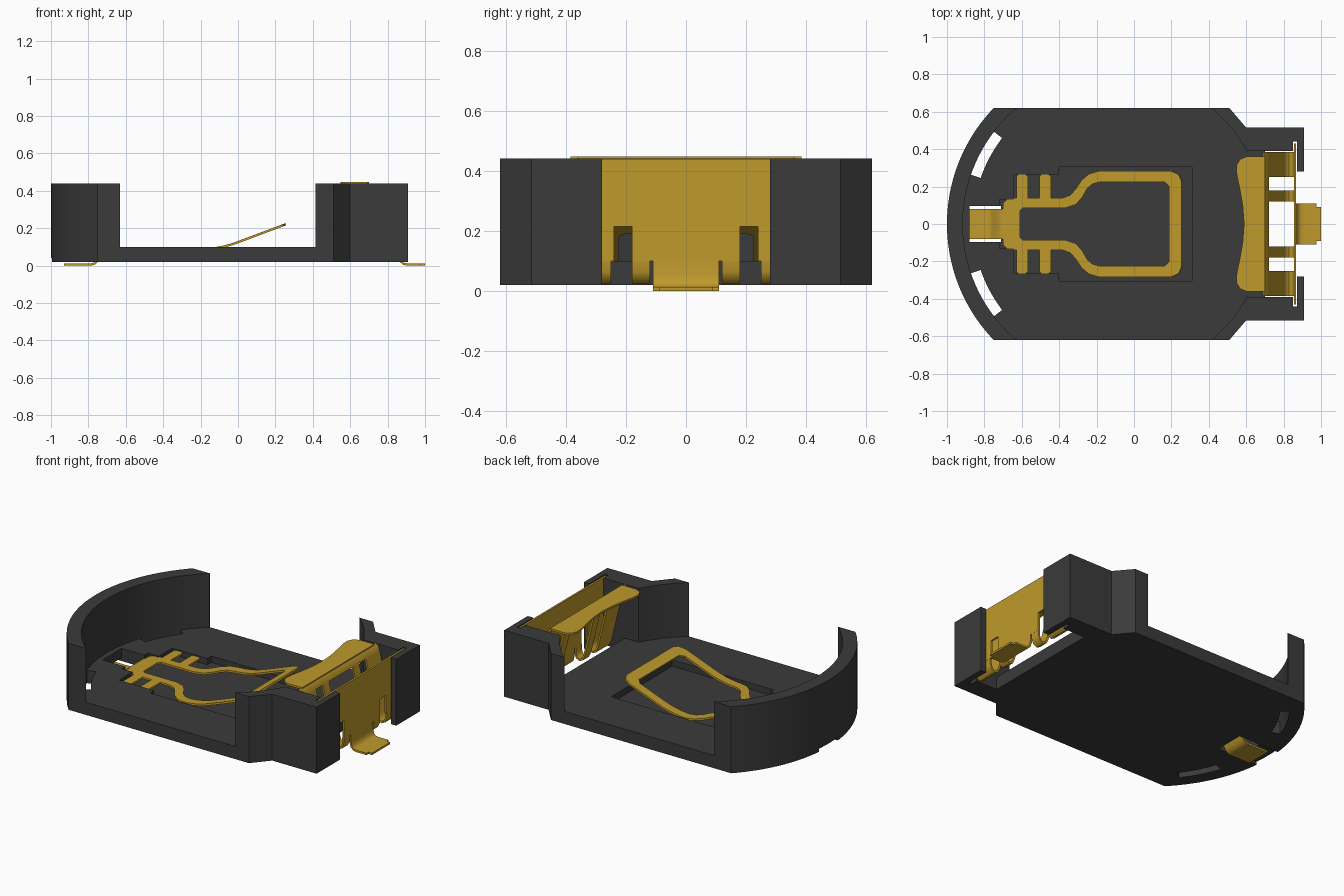
import bpy, bmesh
from math import sin, cos, radians

old = bpy.data.objects.get("Cube")
if old:
    bpy.data.objects.remove(old, do_unlink=True)


def material(name, rgb, rough):
    m = bpy.data.materials.new(name)
    m.use_nodes = True
    m.diffuse_color = (*rgb, 1)
    bsdf = m.node_tree.nodes["Principled BSDF"]
    bsdf.inputs["Base Color"].default_value = (*rgb, 1)
    bsdf.inputs["Roughness"].default_value = rough
    return m


PLASTIC = material("dark grey plastic", (0.043, 0.043, 0.043), 0.6)
GOLD = material("gold metal", (0.52, 0.32, 0.025), 0.5)
CX = -0.106          # centre of the round cell
R_OUT, R_IN = 0.894, 0.81
THICK = 0.012


def make(name, bm, mat):
    me = bpy.data.meshes.new(name)
    bm.to_mesh(me)
    bm.free()
    ob = bpy.data.objects.new(name, me)
    me.materials.append(mat)
    bpy.context.collection.objects.link(ob)
    return ob


def apply_mods(ob):
    dg = bpy.context.evaluated_depsgraph_get()
    me = bpy.data.meshes.new_from_object(ob.evaluated_get(dg))
    ob.modifiers.clear()
    ob.data = me


def smooth(ob, angle=30):
    bpy.ops.object.select_all(action="DESELECT")
    bpy.context.view_layer.objects.active = ob
    ob.select_set(True)
    bpy.ops.object.shade_smooth_by_angle(angle=radians(angle))


def prism(name, pts, z0, z1, mat=PLASTIC):
    bm = bmesh.new()
    f = bm.faces.new([bm.verts.new((x, y, z0)) for x, y in pts])
    top = bmesh.ops.extrude_face_region(bm, geom=[f])["geom"]
    bmesh.ops.translate(bm, vec=(0, 0, z1 - z0),
                        verts=[v for v in top if isinstance(v, bmesh.types.BMVert)])
    bmesh.ops.recalc_face_normals(bm, faces=bm.faces)
    return make(name, bm, mat)


def rect(x0, x1, y):
    return [(x0, -y), (x1, -y), (x1, y), (x0, y)]


def arc(r, a0, a1, n):
    angles = [radians(a0 + (a1 - a0) * i / n) for i in range(n + 1)]
    return [(CX + r * cos(a), r * sin(a)) for a in angles]


def mirrored(half):
    return half + [(x, -y) for x, y in reversed(half) if abs(y) > 1e-5]


def sheet(ob):
    # Give a flat or bent surface the thickness of the metal
    mod = ob.modifiers.new("thickness", "SOLIDIFY")
    mod.thickness = THICK
    mod.offset = 0
    apply_mods(ob)
    smooth(ob, 40)
    return ob


def strip(name, path, y0, y1):
    # Metal strip following an (x, z) path
    bm = bmesh.new()
    rows = [(bm.verts.new((x, y0, z)), bm.verts.new((x, y1, z))) for x, z in path]
    for a, b in zip(rows, rows[1:]):
        bm.faces.new((a[0], a[1], b[1], b[0]))
    return sheet(make(name, bm, GOLD))


def stamped(name, loops, height, cuts=()):
    # Metal cut to outline loops, then bent by a height rule
    bm = bmesh.new()
    for pts in loops:
        vs = [bm.verts.new((x, y, 0)) for x, y in pts]
        for a, b in zip(vs, vs[1:] + vs[:1]):
            bm.edges.new((a, b))
    bmesh.ops.triangle_fill(bm, use_beauty=True, edges=bm.edges[:], normal=(0, 0, 1))
    for x in cuts:
        bmesh.ops.bisect_plane(bm, geom=bm.verts[:] + bm.edges[:] + bm.faces[:],
                               plane_co=(x, 0, 0), plane_no=(1, 0, 0))
    bmesh.ops.recalc_face_normals(bm, faces=bm.faces)
    for v in bm.verts:
        v.co.z = height(v.co.x)
    return sheet(make(name, bm, GOLD))


# Plastic holder: outline prism with pockets cut away
right_side = [(0.91, 0.515), (0.60, 0.515), (0.51, 0.62)]
rim = arc(R_OUT, 136.1, 223.9, 48)
holder = prism("holder", right_side + rim + [(x, -y) for x, y in reversed(right_side)],
               0.02, 0.44)
slot = arc(R_IN, 142.5, 161, 10) + arc(0.755, 161, 142.5, 10)
cutters = [
    ("cell_cavity", arc(R_IN, 0, 357, 119), 0.1, 1),
    ("side_gap", rect(-0.63, 0.397, 1), 0.1, 1),
    ("clip_recess", rect(0.45, 0.85, 0.39), 0.1, 1),
    ("clip_opening", rect(0.70, 0.852, 0.39), -1, 1),
    ("clip_slot", rect(0.85, 0.872, 0.44), -1, 1),
    ("clip_window", rect(0.84, 1.0, 0.28), -1, 1),
    ("ring_pocket", rect(-0.40, 0.31, 0.305), 0.06, 0.3),
    ("tine_pocket", rect(-0.645, -0.39, 0.265), 0.06, 0.3),
    ("neck_pocket", rect(-0.72, -0.60, 0.13), 0.06, 0.3),
    ("tab_opening", rect(-0.88, -0.71, 0.095), -1, 0.3),
    ("tab_notch", rect(-1.1, -0.80, 0.095), -1, 0.04),
    ("left_slot", slot, -1, 0.2),
    ("right_slot", [(x, -y) for x, y in slot], -1, 0.2),
]
for name, pts, z0, z1 in cutters:
    cutter = prism(name, pts, z0, z1)
    cutter.hide_render = True
    mod = holder.modifiers.new(name, "BOOLEAN")
    mod.operation = "DIFFERENCE"
    mod.solver = "EXACT"
    mod.object = cutter
    apply_mods(holder)
    bpy.data.objects.remove(cutter, do_unlink=True)
smooth(holder, 20)

# Lower contact: ring spring with side tines
outer = [(-0.70, 0.08), (-0.70, 0.11), (-0.67, 0.14)]
for x in (-0.628, -0.505):
    outer += [(x, 0.14), (x, 0.255), (x + 0.01, 0.265), (x + 0.05, 0.265),
              (x + 0.06, 0.255), (x + 0.06, 0.14)]
outer += [(-0.38, 0.14), (-0.34, 0.155), (-0.31, 0.19), (-0.28, 0.235), (-0.24, 0.268),
          (-0.19, 0.283), (0.20, 0.283), (0.24, 0.265), (0.255, 0.23)]
inner = [(-0.61, 0.07), (-0.595, 0.085), (-0.37, 0.085), (-0.31, 0.105), (-0.275, 0.145),
         (-0.25, 0.19), (-0.22, 0.215), (-0.18, 0.225), (0.165, 0.225), (0.19, 0.20)]


def spring_height(x):
    # Flat, then a short bend, then a straight rise
    if x < -0.2:
        return 0.087
    if x < 0:
        return 0.087 + 0.96 * (x + 0.2) ** 2
    return 0.1254 + 0.375 * x


stamped("lower_spring_contact", [mirrored(outer), mirrored(inner)], spring_height,
        [-0.2, -0.16, -0.12, -0.08, -0.04, 0])
strip("lower_solder_tab", [(-0.69, 0.087), (-0.71, 0.083), (-0.73, 0.065), (-0.75, 0.03),
                           (-0.765, 0.012), (-0.785, 0.006), (-0.93, 0.006)], -0.08, 0.08)

# Upper contact: back plate held in the slot, with two notches
plate = bmesh.new()
for y0, y1, z0 in ((-0.43, -0.24, 0.1), (-0.24, -0.18, 0.215), (-0.18, 0.18, 0.1),
                   (0.18, 0.24, 0.215), (0.24, 0.43, 0.1)):
    plate.faces.new([plate.verts.new((0.861, y, z))
                     for y, z in ((y0, z0), (y1, z0), (y1, 0.438), (y0, 0.438))])
sheet(make("clip_back_plate", plate, GOLD))

# Folded legs rising from the plate to the pressing tongue
leg = [(0.861, 0.11), (0.859, 0.065), (0.848, 0.04), (0.828, 0.03), (0.808, 0.04),
       (0.795, 0.07), (0.715, 0.40), (0.706, 0.428), (0.69, 0.442)]
for side, s in (("left", 1), ("right", -1)):
    strip(side + "_outer_leg", leg, s * 0.25, s * 0.385)
    strip(side + "_inner_leg", leg, s * 0.12, s * 0.18)
strip("leg_bridge", leg[-3:], -0.355, 0.355)

# Pressing tongue with a waisted front edge
tongue = [(0.70, 0.36), (0.60, 0.36), (0.565, 0.345), (0.547, 0.31), (0.55, 0.26),
          (0.567, 0.18), (0.582, 0.09), (0.588, 0)]
stamped("clip_tongue", [mirrored(tongue)], lambda x: 0.442)

# Solder tab bending outwards below the plate
strip("upper_tab_bend", [(0.861, 0.11), (0.862, 0.05), (0.87, 0.023), (0.885, 0.01),
                         (0.905, 0.006), (0.975, 0.006)], -0.11, 0.11)
strip("upper_tab_tip", [(0.97, 0.006), (1.0, 0.006)], -0.09, 0.09)
